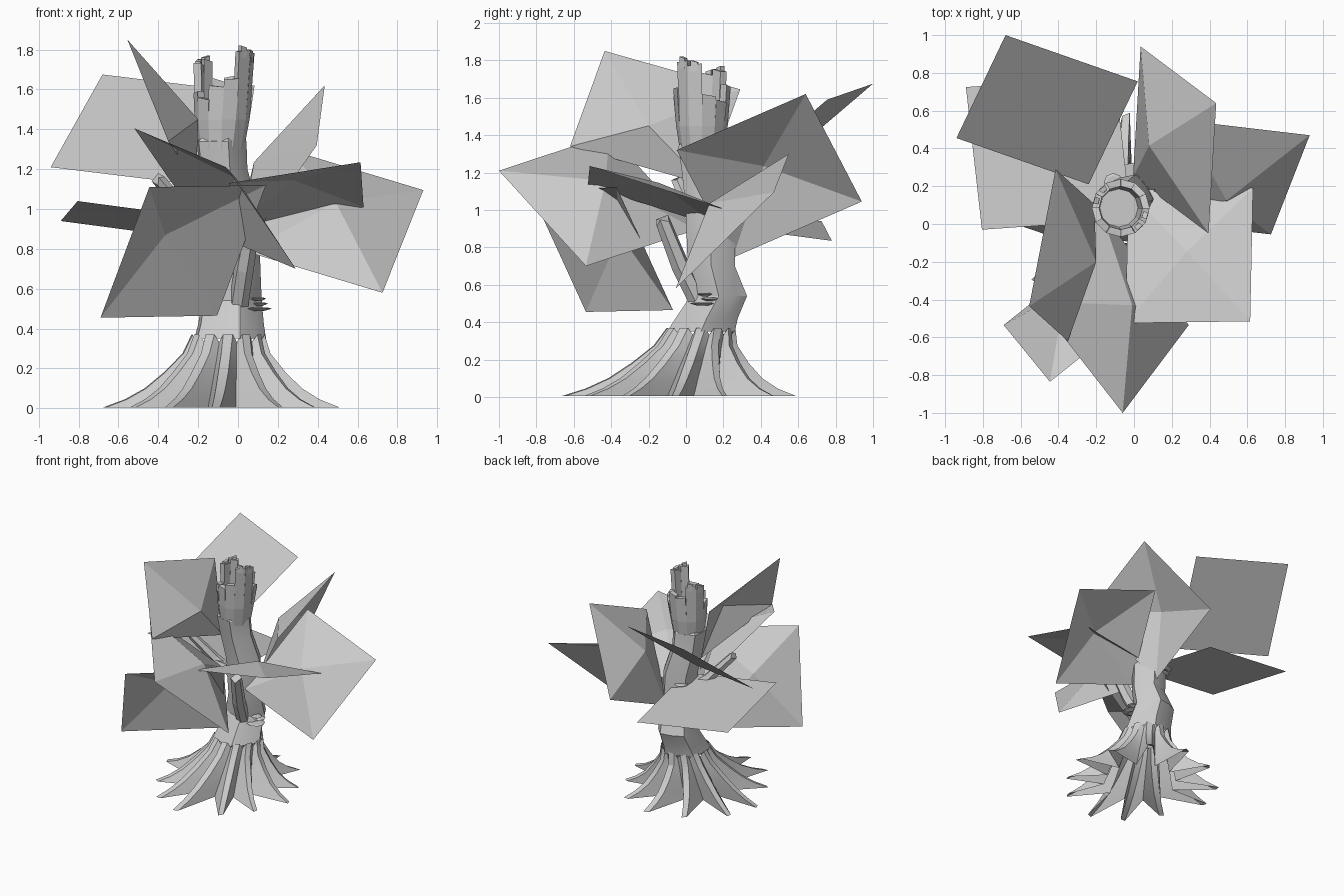
import bpy, math, random
from mathutils import Vector

random.seed(4)
cube = bpy.data.objects.get("Cube")
if cube:
    bpy.data.objects.remove(cube)

grey = bpy.data.materials.new("pale_grey")
grey.use_nodes = True
grey.diffuse_color = (0.6, 0.6, 0.6, 1)
grey.node_tree.nodes["Principled BSDF"].inputs["Base Color"].default_value = (0.6, 0.6, 0.6, 1)


def make(name, verts, faces, smooth=None):
    mesh = bpy.data.meshes.new(name)
    mesh.from_pydata([tuple(v) for v in verts], [], faces)
    mesh.materials.append(grey)
    obj = bpy.data.objects.new(name, mesh)
    bpy.context.collection.objects.link(obj)
    if smooth:
        bpy.ops.object.select_all(action='DESELECT')
        obj.select_set(True)
        bpy.context.view_layer.objects.active = obj
        bpy.ops.object.shade_smooth_by_angle(angle=math.radians(smooth))
    return obj


def loft(name, rings, cap=False, smooth=None):
    n = len(rings[0])
    faces = [(k * n + i, k * n + (i + 1) % n, (k + 1) * n + (i + 1) % n, (k + 1) * n + i)
             for k in range(len(rings) - 1) for i in range(n)]
    if cap:
        faces.append(tuple(range((len(rings) - 1) * n, len(rings) * n)))
    return make(name, [v for ring in rings for v in ring], faces, smooth)


def polar(cx, cy, r, a, z):
    return Vector((cx + r * math.cos(a), cy + r * math.sin(a), z))


# Flared roots: each root is a tapering ridge with a valley between neighbours
reach = [0.95, 0.88, 0.95, 1.0, 0.95, 0.97, 0.97, 0.86, 0.95, 1.03, 0.95, 0.9]
ROOTS = len(reach)
swing = [random.uniform(-0.09, 0.09) for _ in reach]
swing[6], swing[7] = -0.1, 0.03
levels = [(0.005, 0.62, 0.27), (0.045, 0.51, 0.26), (0.1, 0.41, 0.24),
          (0.18, 0.315, 0.22), (0.275, 0.225, 0.19), (0.37, 0.185, 0.17)]
rings = []
for z, ridge, valley in levels:
    t = z / 0.37
    cx, cy = -0.08 + 0.03 * t, -0.03 + 0.11 * t
    ring = []
    for i in range(ROOTS):
        a = 2 * math.pi * i / ROOTS
        grow = 1 + (reach[i] - 1) * (1 - t)
        bend = swing[i] * (1 - t)
        ring.append(polar(cx, cy, valley, a - math.pi / ROOTS, z * 0.9))
        for s in (-1, 1):
            ring.append(polar(cx, cy, ridge * grow * (1 if s < 0 else 0.97),
                              a + bend + s * (0.03 + 0.1 * t), z))
    rings.append(ring)
loft("roots", rings, smooth=25)

# Crooked trunk
SIDES = 10
spine = [(0.35, -0.05, 0.08, 0.18), (0.42, -0.045, 0.11, 0.165), (0.54, -0.04, 0.175, 0.15),
         (0.7, -0.02, 0.135, 0.125), (1.0, -0.035, 0.13, 0.13), (1.2, -0.08, 0.1, 0.12),
         (1.34, -0.09, 0.085, 0.125), (1.36, -0.085, 0.085, 0.11), (1.46, -0.08, 0.085, 0.11)]
rings = [[polar(x, y, r * (1 + 0.06 * (-1) ** i), 2 * math.pi * i / SIDES, z)
          for i in range(SIDES)] for z, x, y, r in spine]
loft("trunk", rings, cap=True, smooth=20)

# Splintered hollow crown made of staves
tops = [1.62, 1.59, 1.67, 1.64, 1.74, 1.72, 1.58, 1.56, 1.62, 1.65, 1.79, 1.77]
step = 2 * math.pi / len(tops)


def stave_section(a0, a1, z, outer, inner, x, tilt=0):
    return [polar(x, 0.085, outer, a0, z), polar(x, 0.085, outer, a1, z + tilt),
            polar(x, 0.085, inner, a1, z + tilt), polar(x, 0.085, inner, a0, z)]


for i, top in enumerate(tops):
    a0, a1 = i * step, (i + 1) * step
    loft("crown_stave", [stave_section(a0, a1, 1.3, 0.115, 0.09, -0.085),
                         stave_section(a0, a1, 1.45, 0.138, 0.1, -0.08),
                         stave_section(a0, a1, top, 0.153, 0.115, -0.07, random.uniform(-0.02, 0.02))], cap=True)
    # Small splinter on the tall staves
    if top > 1.7:
        b0, b1 = a0 + step * 0.2, a1 - step * 0.3
        loft("crown_splinter", [stave_section(b0, b1, top - 0.03, 0.15, 0.12, -0.07),
                                stave_section(b0, b1, top + 0.03, 0.148, 0.122, -0.07, -0.01)], cap=True)


# Broken side branches
def branch(name, path, sides=6):
    rings = []
    axis = (path[-1][0] - path[0][0]).normalized()
    u = axis.orthogonal().normalized()
    w = axis.cross(u)
    for k, (p, r) in enumerate(path):
        last = k == len(path) - 1
        rings.append([p + r * (u * math.cos(2 * math.pi * i / sides) + w * math.sin(2 * math.pi * i / sides))
                      + axis * (0.03 * (i % 2) if last else 0) for i in range(sides)])
    loft(name, rings, cap=True)


branch("front_branch", [(Vector((0.0, 0.07, 0.5)), 0.05), (Vector((0.03, -0.03, 0.7)), 0.05),
                        (Vector((0.07, -0.12, 0.93)), 0.042)])
branch("side_branch", [(Vector((-0.06, 0.11, 0.82)), 0.045), (Vector((-0.24, 0.04, 0.96)), 0.04),
                       (Vector((-0.39, -0.04, 1.14)), 0.032)])

# Shelf fungi on the trunk
shelves = [(0.1, 0.09, 0.5, 0.07), (0.1, 0.13, 0.525, 0.05), (0.1, 0.1, 0.55, 0.04),
           (-0.11, 0.21, 0.86, 0.05), (-0.12, 0.21, 0.9, 0.06), (-0.11, 0.22, 0.94, 0.05)]
for x, y, z, r in shelves:
    loft("shelf_fungus", [[polar(x, y, r * k, 2 * math.pi * i / 8, z + dz) for i in range(8)]
                          for k, dz in ((0.4, -0.012), (1, 0), (0.7, 0.006))], cap=True)

# Leaf cards: three corners, the fourth completes the parallelogram, and a centre lift
cards = [
    ("back_right_leaf", (-0.94, 0.455, 1.21), (-0.68, 1.0, 1.675), (0.02, 0.755, 1.59), None),
    ("right_leaf", (-0.805, -0.03, 1.04), (-0.89, 0.725, 0.94), (-0.1, 0.78, 0.835), None),
    ("back_left_leaf", (0.035, 0.94, 1.045), (0.435, 0.64, 1.62), (0.395, -0.05, 1.32), (0.08, 0.415, 1.235)),
    ("left_leaf", (0.25, 0.55, 1.3), (0.93, 0.47, 1.095), (0.725, -0.055, 0.58), (0.49, 0.125, 1.035)),
    ("front_left_leaf", (0.63, 0.19, 1.01), (0.615, -0.515, 1.235), (-0.045, -0.525, 1.13), (0.28, -0.145, 1.145)),
    ("front_leaf", (0.29, -0.535, 0.7), (-0.06, -1.0, 1.21), (-0.52, -0.41, 1.405), (-0.01, -0.43, 1.155)),
    ("high_right_leaf", (-0.35, -0.62, 1.34), (-0.555, -0.435, 1.85), (-0.415, 0.29, 1.645), (-0.2, -0.2, 1.45)),
    ("low_front_leaf", (-0.69, -0.535, 0.455), (-0.445, -0.835, 1.11), (0.14, -0.37, 1.12), (-0.365, -0.355, 0.87)),
]
for name, a, b, c, centre in cards:
    a, b, c = Vector(a), Vector(b), Vector(c)
    verts = [a, b, c, a + c - b, Vector(centre) if centre else (a + c) / 2]
    make(name, verts, [(i, (i + 1) % 4, 4) for i in range(4)])
